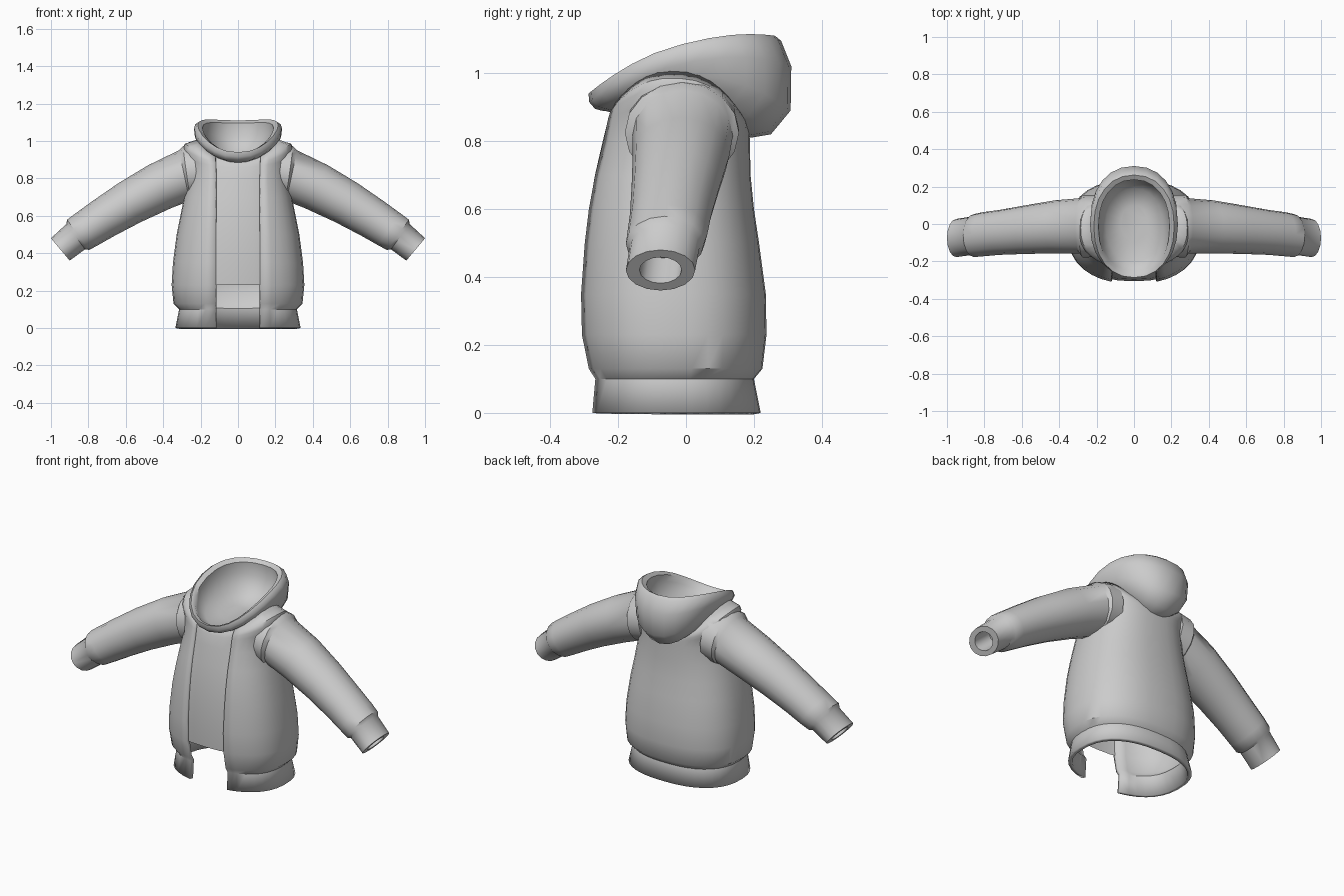
import bpy, bmesh
from math import sin, cos, pi, asin, radians
from mathutils import Vector

if "Cube" in bpy.data.objects:
    bpy.data.objects.remove(bpy.data.objects["Cube"])


def spow(v, e):
    return (1 if v >= 0 else -1) * abs(v) ** e


def ring(spec, n, gap=0, power=2.4, inset=0):
    """Superellipse ring: half width, front y, back y, then z at front / sides / back."""
    hx, yf, yb = spec[0] - inset, spec[1] + inset, spec[2] - inset
    zf, zm, zb = spec[3:] if len(spec) == 6 else (spec[3],) * 3
    t0 = asin((gap / hx) ** (power / 2)) if gap else 0
    pts = []
    for i in range(n + 1 if gap else n):
        t = t0 + (2 * pi - 2 * t0) * i / n
        c = -cos(t)
        x = hx * spow(sin(t), 2 / power)
        y = (yf + yb) / 2 + (yb - yf) / 2 * spow(c, 2 / power)
        z = zm + (zb - zf) / 2 * c + ((zf + zb) / 2 - zm) * c * c
        pts.append(Vector((x, y, z)))
    return pts


def loft(name, rings, closed=True, caps=(), recalc=False, angle=40):
    bm = bmesh.new()
    vs = [[bm.verts.new(p) for p in r] for r in rings]
    n = len(rings[0])
    for a, b in zip(vs, vs[1:]):
        for j in range(n if closed else n - 1):
            k = (j + 1) % n
            bm.faces.new((a[j], a[k], b[k], b[j]))
    for c in caps:
        bm.faces.new(vs[c])
    if recalc:
        bmesh.ops.recalc_face_normals(bm, faces=bm.faces)
    me = bpy.data.meshes.new(name)
    bm.to_mesh(me)
    bm.free()
    me.shade_smooth()
    me.set_sharp_from_angle(angle=radians(angle))
    ob = bpy.data.objects.new(name, me)
    bpy.context.collection.objects.link(ob)
    return ob


# Body profile, hem to shoulders
hem = [(.335, -.285, .22, 0), (.315, -.277, .20, .10), (.345, -.295, .225, .13)]
body = [(.355, -.315, .237, .23), (.348, -.318, .235, .35), (.328, -.308, .215, .5),
        (.308, -.297, .20, .6), (.288, -.28, .19, .7), (.268, -.257, .188, .8),
        (.275, -.242, .187, .86, .90, .83), (.295, -.234, .185, .875, .955, .84),
        (.285, -.23, .183, .88, .985, .85), (.21, -.228, .18, .885, 1.01, .86)]

# Jacket shell, open down the front
jacket = loft("jacket_body", [ring(s, 32, gap=.12) for s in hem + body], closed=False)
sol = jacket.modifiers.new("thickness", 'SOLIDIFY')
sol.thickness = .022

# Inner shirt behind the opening
loft("inner_shirt", [ring(s, 32, inset=.012) for s in body])

# Hood: outside from the neck up, over the rolled rim, and down inside
hood = [(.15, -.20, .19, .88, .93, .81), (.195, -.235, .25, .888, .95, .82),
        (.22, -.25, .308, .89, .99, .89), (.233, -.268, .31, .895, 1.035, 1.02),
        (.235, -.285, .28, .915, 1.07, 1.095), (.215, -.287, .262, .94, 1.085, 1.11),
        (.19, -.268, .237, .937, 1.07, 1.095), (.188, -.25, .24, .915, 1.03, 1.02),
        (.15, -.20, .19, .90, .95, .93), (.07, -.1, .1, .90, .91, .90)]
loft("hood", [ring(s, 24, power=2.2) for s in hood], caps=(-1,), angle=55)

# Sleeve with shoulder seam and hollow cuff: x, y, z, tilt, radius, radius in y
sleeve = [(.20, -.01, .84, 5, .15, .165), (.275, -.012, .825, 8, .148, .168),
          (.287, -.01, .815, 12, .138, .148), (.42, -.015, .755, 27, .13, .142),
          (.58, -.03, .67, 30, .12, .13), (.72, -.045, .585, 33, .11, .12),
          (.81, -.055, .527, 34, .104, .118), (.855, -.062, .498, 36, .10, .115),
          (.868, -.063, .488, 37, .084, .103), (.95, -.075, .42, 40, .078, .102),
          (.95, -.075, .42, 40, .05, .062), (.86, -.065, .495, 38, .05, .062)]


def tube_ring(x, y, z, tilt, r, ry, n=16):
    a = radians(tilt)
    return [Vector((x + r * sin(a) * cos(t), y + ry * sin(t), z + r * cos(a) * cos(t)))
            for t in (2 * pi * i / n for i in range(n))]


arm = loft("sleeves", [tube_ring(*s) for s in sleeve], caps=(0, -1), recalc=True)
mir = arm.modifiers.new("mirror", 'MIRROR')
mir.use_mirror_merge = False
